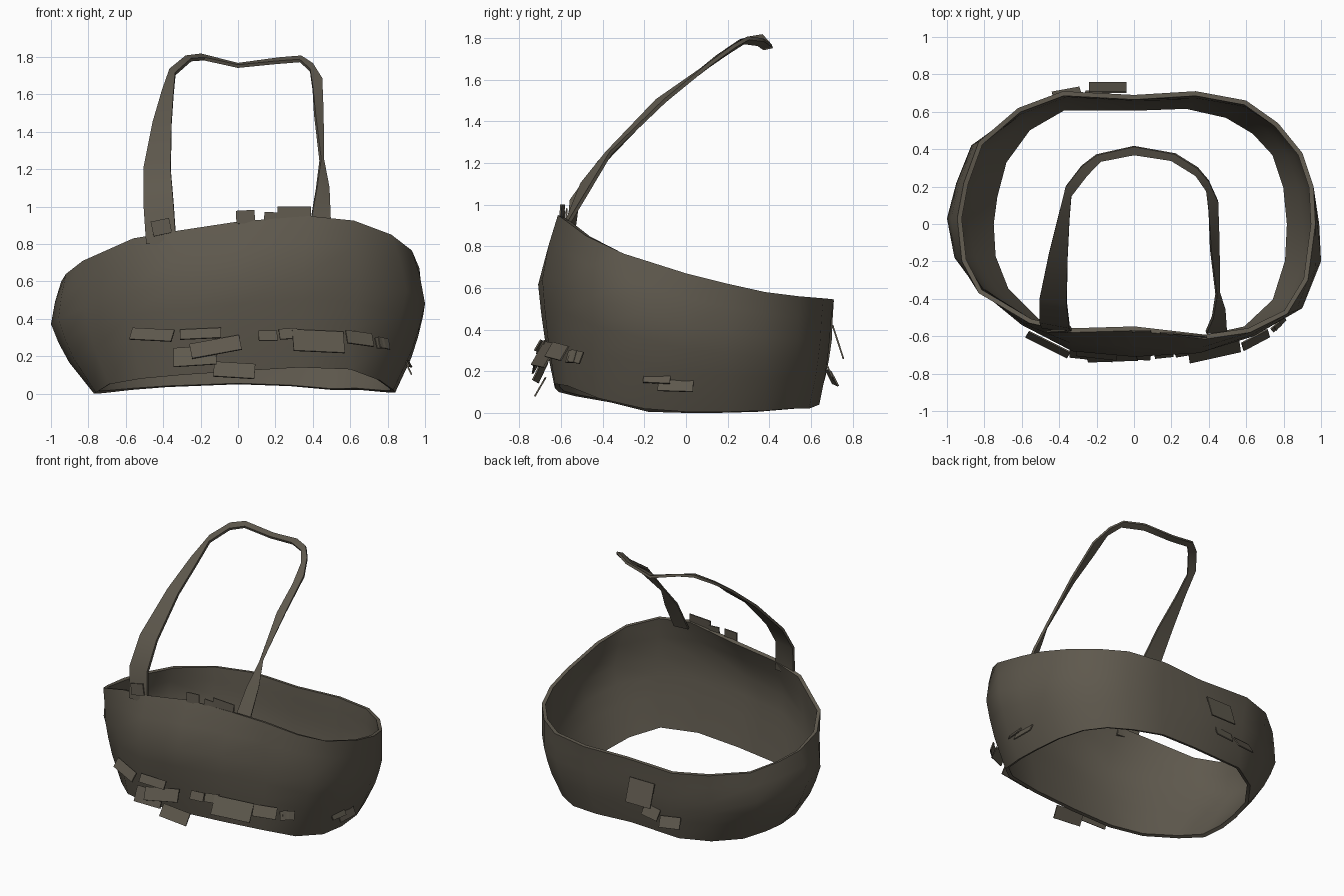
import bpy
import math
from mathutils import Vector, Matrix

cloth = bpy.data.materials.new("dark_grey_brown")
cloth.diffuse_color = (0.112, 0.098, 0.074, 1)


def make(name, verts, faces):
    me = bpy.data.meshes.new(name)
    me.from_pydata([tuple(v) for v in verts], [], faces)
    me.materials.append(cloth)
    ob = bpy.data.objects.new(name, me)
    bpy.context.collection.objects.link(ob)
    return ob


def finish(ob, thickness, offset, angle):
    mod = ob.modifiers.new("thickness", 'SOLIDIFY')
    mod.thickness = thickness
    mod.offset = offset
    bpy.ops.object.select_all(action='DESELECT')
    ob.select_set(True)
    bpy.context.view_layer.objects.active = ob
    bpy.ops.object.modifier_apply(modifier=mod.name)
    bpy.ops.object.shade_smooth_by_angle(angle=math.radians(angle))


# Wide band: rim, bulge and hem outlines, counter-clockwise from the front
rim = [(0, -.57, .92), (.38, -.615, .95), (.62, -.58, .925), (.82, -.48, .85),
       (.93, -.3, .765), (.97, 0, .67), (.96, .2, .62), (.9, .38, .58),
       (.77, .54, .56), (.6, .66, .55), (.33, .71, .545), (0, .69, .54),
       (-.38, .71, .54), (-.62, .62, .55), (-.83, .44, .56), (-.91, .22, .58),
       (-.945, .03, .6), (-.92, -.2, .64), (-.83, -.37, .71), (-.56, -.53, .83),
       (-.33, -.58, .87)]
bulge = [(0, -.71), (.35, -.69), (.64, -.6), (.9, -.45), (1, -.2), (.99, 0),
         (.96, .2), (.9, .38), (.77, .54), (.6, .645), (.33, .69), (0, .68),
         (-.35, .7), (-.62, .6), (-.87, .42), (-.95, .22), (-1, .03),
         (-.96, -.18), (-.82, -.36), (-.6, -.54), (-.33, -.68)]
hem = [(0, -.63, .12), (.33, -.63, .14), (.6, -.57, .13), (.76, -.42, .07),
       (.83, -.2, .02), (.84, 0, .005), (.82, .2, .005), (.76, .38, .01),
       (.65, .5, .02), (.5, .59, .02), (.28, .64, .04), (0, .63, .05),
       (-.38, .63, .035), (-.57, .52, .02), (-.7, .34, .005), (-.75, .15, 0),
       (-.77, 0, 0), (-.76, -.18, .005), (-.69, -.36, .05), (-.52, -.53, .08),
       (-.3, -.61, .1)]
n = len(rim)
# (height share, blend towards the bulge, outline it blends from)
levels = [(0, 0, hem), (.28, .58, hem), (.45, .82, hem), (.62, 1, hem),
          (.82, .6, rim), (1, 0, rim)]
verts, faces = [], []
for t, k, base in levels:
    for top, mid, low, b in zip(rim, bulge, hem, base):
        xy = Vector(b[:2]).lerp(Vector(mid), k)
        verts.append((xy.x, xy.y, low[2] + (top[2] - low[2]) * t))
for j in range(len(levels) - 1):
    for i in range(n):
        a, b = j * n + i, j * n + (i + 1) % n
        faces.append((a, b, b + n, a + n))
finish(make("band", verts, faces), .025, -1, 50)

# Twisting strap: outer and inner edge at each station
outer = [(-.49, -.55, .8), (-.505, -.52, 1.02), (-.505, -.4, 1.2), (-.455, -.16, 1.45),
         (-.405, .04, 1.62), (-.365, .2, 1.73), (-.28, .31, 1.8), (-.2, .37, 1.81),
         (0, .415, 1.76), (.22, .375, 1.79), (.34, .3, 1.8), (.4, .23, 1.76),
         (.45, .12, 1.68), (.455, -.1, 1.5), (.455, -.36, 1.25), (.485, -.45, 1.1),
         (.495, -.57, .9)]
inner = [(-.33, -.57, .8), (-.345, -.55, 1.02), (-.36, -.42, 1.2), (-.355, -.18, 1.45),
         (-.345, .02, 1.6), (-.335, .15, 1.71), (-.25, .26, 1.785), (-.18, .335, 1.79),
         (0, .37, 1.75), (.2, .34, 1.77), (.33, .26, 1.78), (.385, .18, 1.73),
         (.4, .06, 1.63), (.41, -.14, 1.5), (.44, -.38, 1.25), (.42, -.5, 1.1),
         (.385, -.58, .9)]
m = len(outer)
strap = make("strap", outer + inner,
             [(i, i + 1, m + i + 1, m + i) for i in range(m - 1)])
finish(strap, .018, 0, 30)


# Small flat patches: centre, width, height, yaw, tilt, roll in degrees
def patch(name, centre, w, h, yaw=0, tilt=-30, roll=0):
    rot = (Matrix.Rotation(math.radians(yaw), 3, 'Z')
           @ Matrix.Rotation(math.radians(tilt), 3, 'X')
           @ Matrix.Rotation(math.radians(roll), 3, 'Y'))
    corners = [(-w / 2, 0, -h / 2), (w / 2, 0, -h / 2), (w / 2, 0, h / 2), (-w / 2, 0, h / 2)]
    ob = make(name, [rot @ Vector(c) + Vector(centre) for c in corners], [(0, 1, 2, 3)])
    finish(ob, .008, 0, 30)


front = [((-.46, -.645, .315), .25, .07, -25, -30, 3), ((-.2, -.7, .32), .22, .06, -8, -30, -3),
         ((-.23, -.7, .2), .23, .11, -8, -25, -4), ((-.12, -.71, .25), .27, .09, -4, -30, -12),
         ((-.02, -.7, .125), .22, .09, 0, -30, 4), ((.16, -.7, .31), .1, .06, 6, -25, 0),
         ((.27, -.69, .32), .1, .06, 8, -25, -4), ((.43, -.68, .28), .28, .13, 14, -30, 3),
         ((.65, -.62, .295), .16, .08, 32, -30, 8), ((.76, -.55, .27), .06, .06, 40, -20, 0)]
upper = [((-.41, -.575, .89), .1, .08, 0, -5, -12), ((.04, -.575, .945), .1, .07, 0, -5, -3),
         ((.18, -.585, .945), .08, .05, 0, -5, 3), ((.3, -.595, .965), .18, .07, -5, -5, 0)]
side = [((.78, -.53, .27), .08, .06, 50, -20, 10), ((.91, -.14, .165), .13, .05, 85, -30, 3),
        ((.91, -.05, .14), .17, .08, 90, -25, 2)]
back = [((-.14, .73, .34), .2, .17, 180, -18, 0), ((-.2, .69, .2), .13, .08, 180, -25, 8),
        ((-.36, .7, .17), .15, .08, 188, -28, -5)]
for label, group in (("front", front), ("upper", upper), ("side", side), ("back", back)):
    for i, args in enumerate(group):
        patch(f"{label}_patch_{i + 1}", *args)
